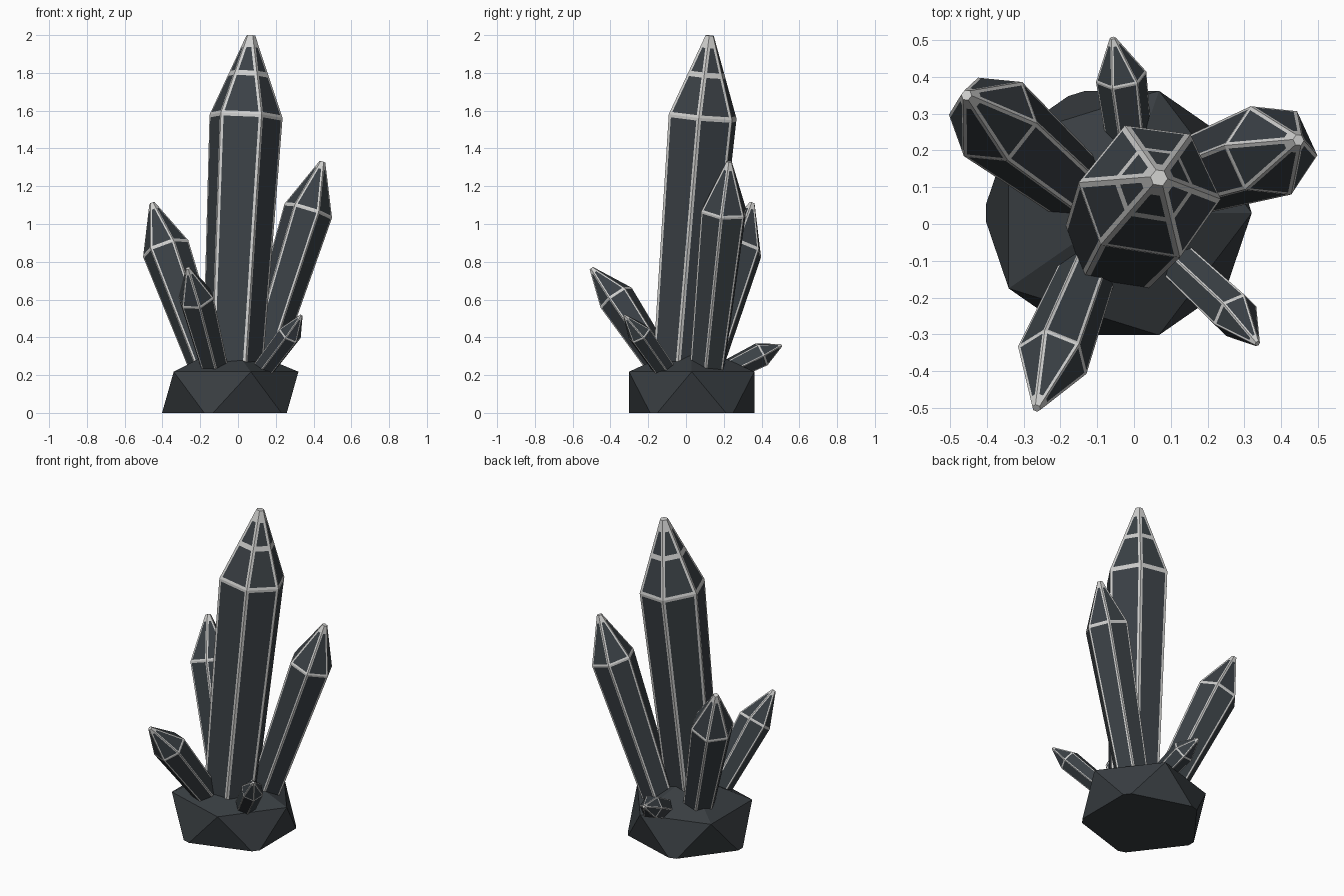
import bpy, bmesh
from math import radians, cos, sin
from mathutils import Vector, Matrix

if "Cube" in bpy.data.objects:
    bpy.data.objects.remove(bpy.data.objects["Cube"])


def material(name, rgb):
    m = bpy.data.materials.new(name)
    m.diffuse_color = (*rgb, 1)
    m.use_nodes = True
    m.node_tree.nodes["Principled BSDF"].inputs["Base Color"].default_value = m.diffuse_color
    return m


DARK = material("dark slate", (0.043, 0.052, 0.060))
LIGHT = material("pale edge", (0.62, 0.62, 0.61))
ROCK = material("rock grey", (0.040, 0.047, 0.053))


def finish(bm, name, mats):
    bmesh.ops.recalc_face_normals(bm, faces=bm.faces[:])
    me = bpy.data.meshes.new(name)
    bm.to_mesh(me)
    bm.free()
    for m in mats:
        me.materials.append(m)
    ob = bpy.data.objects.new(name, me)
    bpy.context.collection.objects.link(ob)


def crystal(name, base, shoulder, tip, r0, r1, angles, extra_ring=False):
    """Six-sided pointed prism with pale borders around its dark panels."""
    base, shoulder, tip = Vector(base), Vector(shoulder), Vector(tip)
    axis = (tip - base).normalized()
    tilt = Vector((0, 0, 1)).rotation_difference(axis)
    r_tip = 0.12 * r1
    # Rings along the axis: sunk foot, shoulder, optional band, cap, tip
    rings = [(base - axis * 0.06, r0), (shoulder, r1)]
    for t in ([0.52] if extra_ring else []) + [0.88, 1.0]:
        rings.append((shoulder.lerp(tip, t), r1 + (r_tip - r1) * t))
    bm = bmesh.new()
    loops = []
    for c, r in rings:
        loops.append([bm.verts.new(c + tilt @ Vector((r * cos(radians(a)), r * sin(radians(a)), 0)))
                      for a in angles])
    panels = []
    for k in range(len(loops) - 1):
        for i in range(6):
            j = (i + 1) % 6
            f = bm.faces.new((loops[k][i], loops[k][j], loops[k + 1][j], loops[k + 1][i]))
            f.material_index = 1
            if k < len(loops) - 2:
                panels.append(f)
    bm.faces.new(loops[0][::-1])
    bm.faces.new(loops[-1]).material_index = 1
    bm.normal_update()
    # Pale border on every panel, dark centre
    bmesh.ops.inset_individual(bm, faces=panels, thickness=0.075 * r1, use_even_offset=True)
    for f in panels:
        f.material_index = 0
    finish(bm, name, [DARK, LIGHT])


def hexa(turn):
    return [turn + 60 * i for i in range(6)]


# Rock base: squashed icosahedron cut flat at the ground
bm = bmesh.new()
bmesh.ops.create_icosphere(bm, subdivisions=1, radius=1,
                           matrix=Matrix.Translation((-0.045, 0.03, 0.095)) @ Matrix.Diagonal((0.408, 0.39, 0.275, 1)))
cut = bmesh.ops.bisect_plane(bm, geom=bm.verts[:] + bm.edges[:] + bm.faces[:],
                             plane_co=(0, 0, 0), plane_no=(0, 0, 1), clear_inner=True)
bmesh.ops.contextual_create(bm, geom=[e for e in cut["geom_cut"] if isinstance(e, bmesh.types.BMEdge)])
finish(bm, "rock_base", [ROCK])

# Crystals: base, shoulder, tip, base radius, shoulder radius, corner angles
crystal("main_crystal", (-0.025, -0.025, 0.3), (0.042, 0.085, 1.57), (0.068, 0.125, 1.998),
        0.16, 0.195, [-5, 55, 110, 172, 227, 295], True)
crystal("right_crystal", (0.12, 0.115, 0.27), (0.372, 0.2, 1.07), (0.447, 0.228, 1.33), 0.1, 0.132, hexa(-5))
crystal("left_crystal", (-0.17, 0.11, 0.27), (-0.383, 0.285, 0.87), (-0.455, 0.35, 1.11), 0.095, 0.128, hexa(-8))
crystal("front_left_crystal", (-0.13, -0.14, 0.26), (-0.222, -0.37, 0.61), (-0.265, -0.5, 0.765), 0.077, 0.1, hexa(38))
crystal("front_right_crystal", (0.145, -0.13, 0.25), (0.275, -0.248, 0.42), (0.335, -0.325, 0.515), 0.06, 0.066, hexa(15))
crystal("back_crystal", (-0.02, 0.27, 0.245), (-0.035, 0.4, 0.31), (-0.058, 0.505, 0.358), 0.062, 0.07, hexa(15))
